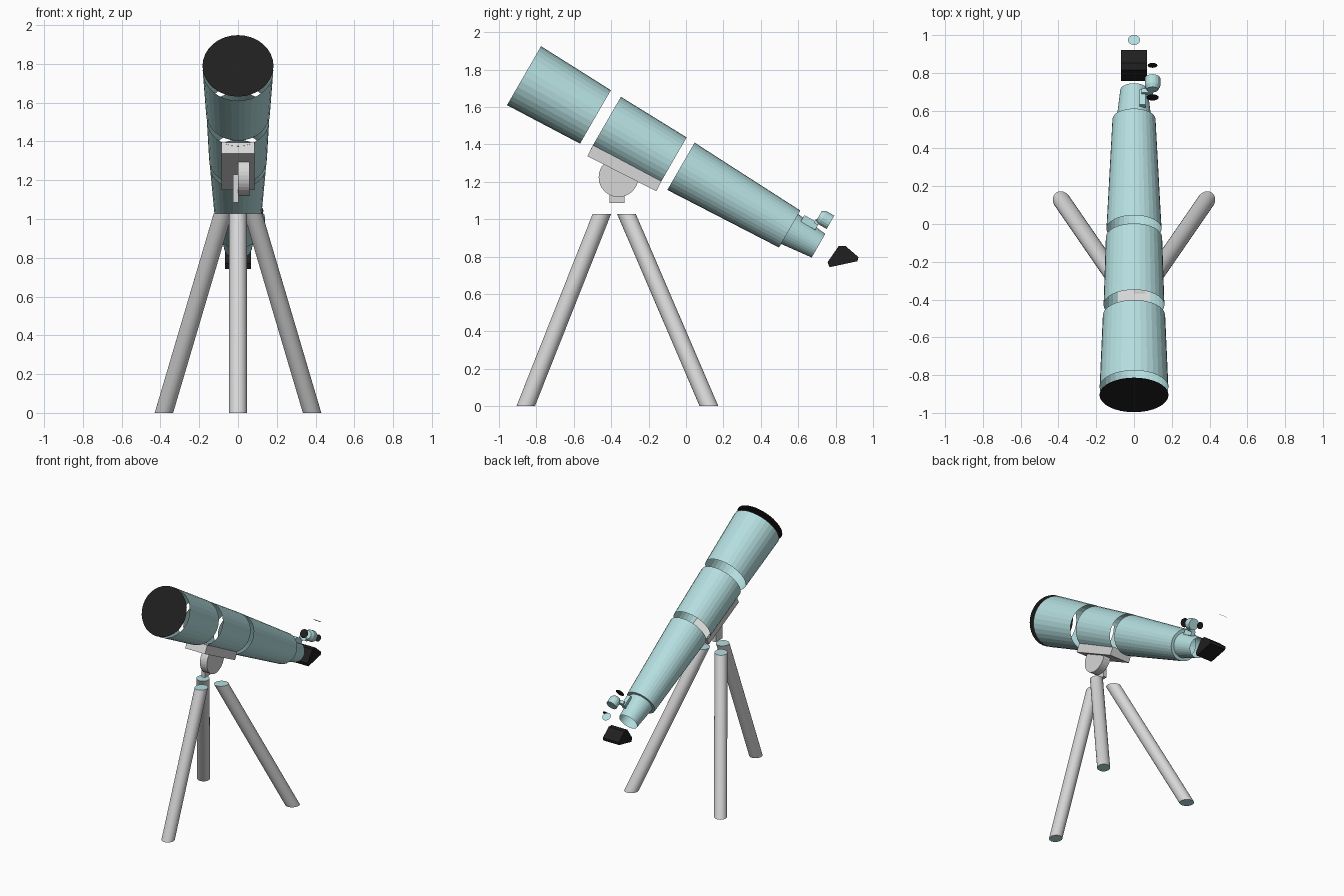
import bpy, bmesh
from math import sin, cos, pi, radians
from mathutils import Matrix, Vector

if "Cube" in bpy.data.objects:
    bpy.data.objects.remove(bpy.data.objects["Cube"], do_unlink=True)


def material(name, r, g, b):
    m = bpy.data.materials.new(name)
    m.use_nodes = True
    m.diffuse_color = (r, g, b, 1)
    m.node_tree.nodes["Principled BSDF"].inputs["Base Color"].default_value = (r, g, b, 1)
    return m


TEAL = material("pale_teal", 0.46, 0.73, 0.74)
GREY = material("light_grey", 0.68, 0.68, 0.68)
BLACK = material("black", 0.014, 0.014, 0.014)


def finish(name, bm, mats, matrix=Matrix()):
    mesh = bpy.data.meshes.new(name)
    bm.transform(matrix)
    bm.to_mesh(mesh)
    bm.free()
    for m in mats:
        mesh.materials.append(m)
    obj = bpy.data.objects.new(name, mesh)
    bpy.context.collection.objects.link(obj)
    return obj


def ring_shell(bm, rings):
    """Bridge successive rings of points into an open shell."""
    loops = [[bm.verts.new(p) for p in ring] for ring in rings]
    n = len(loops[0])
    for a, b in zip(loops, loops[1:]):
        for i in range(n):
            j = (i + 1) % n
            bm.faces.new((a[i], a[j], b[j], b[i]))
    return loops


def lathe(name, profile, mat, matrix, sides=32):
    """Open turned shell; profile is (distance along axis, radius)."""
    bm = bmesh.new()
    ring_shell(bm, [[(r * cos(2 * pi * i / sides), r * sin(2 * pi * i / sides), z)
                     for i in range(sides)] for z, r in profile])
    return finish(name, bm, [mat], matrix)


def disc(name, radius, mat, matrix, sides=32):
    bm = bmesh.new()
    bmesh.ops.create_circle(bm, cap_ends=True, segments=sides, radius=radius)
    return finish(name, bm, [mat], matrix)


def box(name, size, centre, mat, tilt=0):
    bm = bmesh.new()
    bmesh.ops.create_cube(bm, size=1)
    m = Matrix.Translation(centre) @ Matrix.Rotation(radians(tilt), 4, 'X')
    return finish(name, bm, [mat], m @ Matrix.Diagonal((*size, 1)))


def prism(name, outline, x0, x1, mat):
    """Side outline of (y, z) points extruded across x."""
    bm = bmesh.new()
    face = bm.faces.new([bm.verts.new((x0, y, z)) for y, z in outline])
    new = bmesh.ops.extrude_face_region(bm, geom=[face])["geom"]
    bmesh.ops.translate(bm, vec=(x1 - x0, 0, 0),
                        verts=[v for v in new if isinstance(v, bmesh.types.BMVert)])
    bmesh.ops.recalc_face_normals(bm, faces=bm.faces)
    return finish(name, bm, [mat])


# Main tube: open sections along an axis sloping down to the rear
TURN = Matrix.Rotation(radians(-120), 4, 'X')
AXIS = Matrix.Translation((0, -0.866, 1.767)) @ TURN
lathe("front_tube", [(0, 0.182), (0.441, 0.165)], TEAL, AXIS)
lathe("middle_tube", [(0.505, 0.161), (0.918, 0.149)], TEAL, AXIS)
lathe("rear_tube", [(0.969, 0.146), (1.64, 0.114), (1.64, 0.092), (1.818, 0.073)], TEAL, AXIS)
disc("front_lens", 0.183, BLACK, AXIS @ Matrix.Translation((0, 0, -0.045)))

# Diagonal eyepiece holder and its floating lens
prism("eyepiece_diagonal", [(0.816, 0.856), (0.853, 0.856), (0.922, 0.797),
                            (0.917, 0.775), (0.767, 0.743), (0.757, 0.77)],
      -0.068, 0.068, BLACK)
disc("eyepiece_lens", 0.032, TEAL,
     Matrix.Translation((0, 0.974, 1.0)) @ Matrix.Rotation(radians(-35), 4, 'X'))

# Finder scope on a small bracket
FINDER = Matrix.Translation((0.098, 0.743, 1.0)) @ TURN
lathe("finder_body", [(-0.036, 0.0), (-0.036, 0.03), (-0.015, 0.041),
                      (0.034, 0.041), (0.034, 0.0)], TEAL, FINDER, 16)
disc("finder_front_lens", 0.033, BLACK, FINDER @ Matrix.Translation((0, 0, -0.084)), 16)
disc("finder_rear_lens", 0.026, BLACK, FINDER @ Matrix.Translation((0, 0, 0.112)), 16)
box("finder_bracket", (0.03, 0.09, 0.04), (0.045, 0.662, 0.982), TEAL, -30)
box("finder_arm", (0.06, 0.025, 0.025), (0.07, 0.7, 0.985), TEAL, -30)

# Mount: saddle plate, round knuckle and post
box("saddle_plate", (0.17, 0.414, 0.065), (0, -0.328, 1.272), GREY, -27)
prism("mount_knuckle", [(-0.361 + 0.106 * cos(2 * pi * i / 32),
                         1.224 + 0.106 * sin(2 * pi * i / 32)) for i in range(32)],
      0.0, 0.06, GREY)
box("mount_post", (0.027, 0.08, 0.145), (-0.012, -0.37, 1.158), GREY)


# Tripod legs: leaning cylinders cut level, with teal ends
def leg(name, foot, top, height=1.027, radius=0.046, sides=24):
    foot, top = Vector((*foot, 0)), Vector((*top, height))
    lean = Vector((top.x - foot.x, top.y - foot.y, 0))
    stretch = (top - foot).length / height
    u = lean.normalized()
    v = Vector((-u.y, u.x, 0))
    angles = [2 * pi * i / sides for i in range(sides)]
    ring = [u * radius * stretch * cos(a) + v * radius * sin(a) for a in angles]
    bm = bmesh.new()
    low, high = ring_shell(bm, [[foot + p for p in ring], [top + p for p in ring]])
    for cap in (low[::-1], high):
        bm.faces.new(cap).material_index = 1
    obj = finish(name, bm, [GREY, TEAL])
    bpy.ops.object.select_all(action='DESELECT')
    obj.select_set(True)
    bpy.context.view_layer.objects.active = obj
    bpy.ops.object.shade_smooth_by_angle(angle=radians(30))


leg("front_leg", (0, -0.857), (0, -0.45))
for side, s in (("left", 1), ("right", -1)):
    leg("rear_leg_" + side, (s * 0.382, 0.123), (s * 0.078, -0.318))
